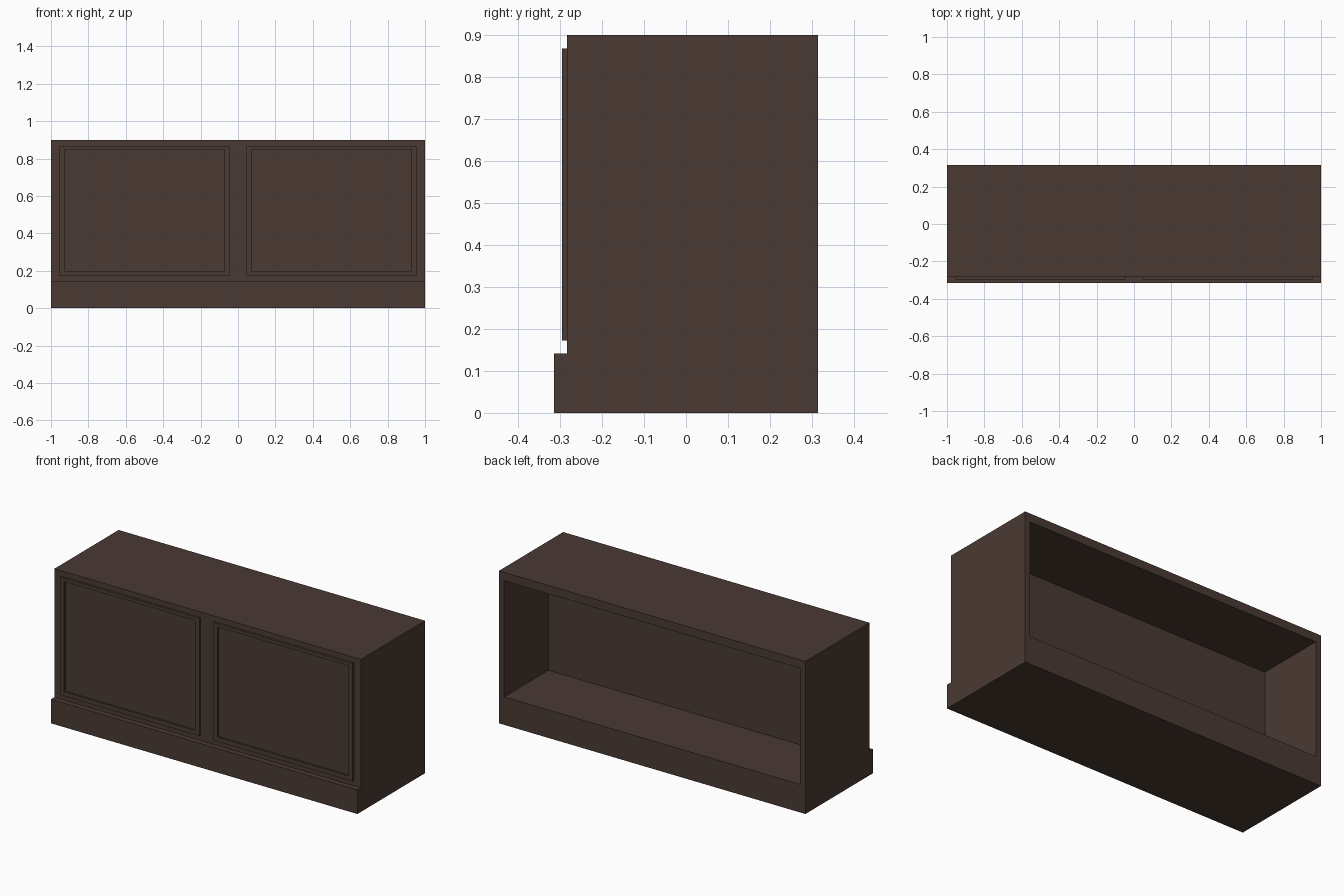
import bpy, bmesh

if "Cube" in bpy.data.objects:
    bpy.data.objects.remove(bpy.data.objects["Cube"])

wood = bpy.data.materials.new("dark_brown_wood")
wood.diffuse_color = (0.069, 0.042, 0.034, 1)
wood.use_nodes = True
wood.node_tree.nodes["Principled BSDF"].inputs["Base Color"].default_value = wood.diffuse_color


def box(name, lo, hi, side=0, opening=None, depth=0.0):
    """Box from lo to hi; optional rectangular recess (x0, x1, z0, z1)
    cut into the front (side=-1) or back (side=1) face."""
    bm = bmesh.new()
    bmesh.ops.create_cube(bm, size=1)
    for v in bm.verts:
        v.co = [lo[i] + (v.co[i] + 0.5) * (hi[i] - lo[i]) for i in range(3)]
    bm.normal_update()
    if side:
        x0, x1, z0, z1 = opening
        xm, zm = (lo[0] + hi[0]) / 2, (lo[2] + hi[2]) / 2
        face = next(f for f in bm.faces if f.normal.y * side > 0.9)
        # Rim of the recess
        bmesh.ops.inset_region(bm, faces=[face], thickness=0.01)
        for v in face.verts:
            v.co.x = x0 if v.co.x < xm else x1
            v.co.z = z0 if v.co.z < zm else z1
        # Walls and floor of the recess
        new = bmesh.ops.extrude_discrete_faces(bm, faces=[face])["faces"][0]
        for v in new.verts:
            v.co.y -= side * depth
    bmesh.ops.recalc_face_normals(bm, faces=bm.faces)
    mesh = bpy.data.meshes.new(name)
    bm.to_mesh(mesh)
    bm.free()
    mesh.materials.append(wood)
    ob = bpy.data.objects.new(name, mesh)
    bpy.context.collection.objects.link(ob)
    return ob


# Cabinet carcass, open at the back
box("cabinet_body", (-1, -0.283, 0), (1, 0.315, 0.9),
    side=1, opening=(-0.966, 0.966, 0.165, 0.85), depth=0.412)

# Projecting plinth along the front
box("front_plinth", (-1, -0.315, 0), (1, -0.283, 0.142))

# Two framed front panels with a sunken centre
for name, cx in (("left_panel", -0.5), ("right_panel", 0.5)):
    box(name, (cx - 0.455, -0.296, 0.173), (cx + 0.455, -0.283, 0.868),
        side=-1, opening=(cx - 0.428, cx + 0.428, 0.198, 0.848), depth=0.011)
